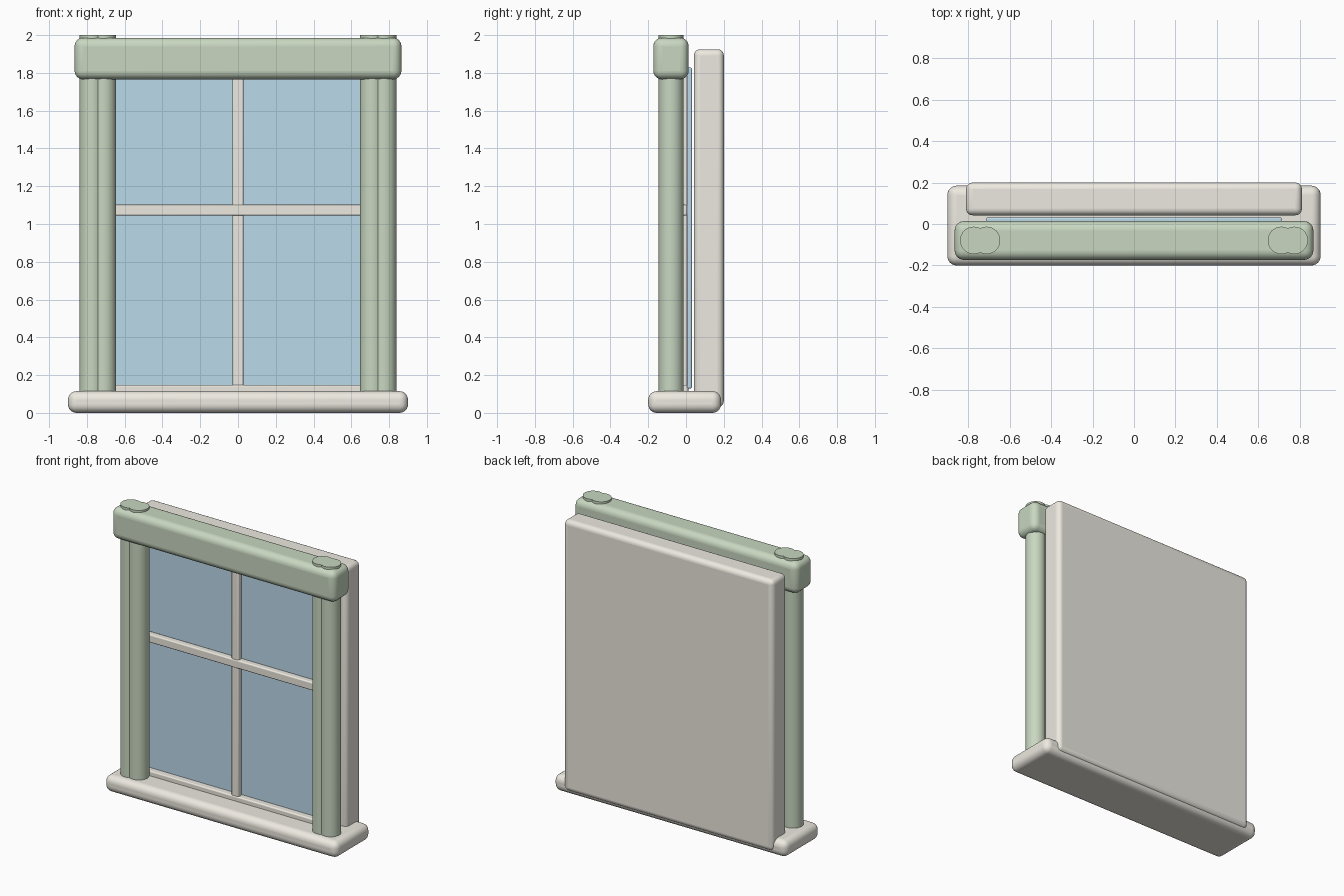
import bpy, math

if "Cube" in bpy.data.objects:
    bpy.data.objects.remove(bpy.data.objects["Cube"])


def material(name, rgb):
    m = bpy.data.materials.new(name)
    m.diffuse_color = (*rgb, 1)
    m.use_nodes = True
    m.node_tree.nodes["Principled BSDF"].inputs["Base Color"].default_value = m.diffuse_color
    return m


CREAM = material("cream", (0.85, 0.82, 0.75))
GREEN = material("sage_green", (0.58, 0.68, 0.53))
BLUE = material("glass_blue", (0.50, 0.70, 0.83))


def finish(obj, name, mat, bevel=0.0, segments=5):
    obj.name = name
    obj.data.materials.append(mat)
    if bevel:
        mod = obj.modifiers.new("round_edges", 'BEVEL')
        mod.width = bevel
        mod.segments = segments
        mod.limit_method = 'ANGLE'
    bpy.ops.object.shade_smooth_by_angle(angle=math.radians(35))
    return obj


def box(name, x, y, z, mat, bevel, segments=5):
    """Rounded box from (min, max) ranges."""
    bpy.ops.mesh.primitive_cube_add(size=1, location=[sum(r) / 2 for r in (x, y, z)])
    obj = bpy.context.object
    obj.scale = [r[1] - r[0] for r in (x, y, z)]
    bpy.ops.object.transform_apply(location=False, rotation=False, scale=True)
    return finish(obj, name, mat, bevel, segments)


# Sill, backing panel and header
box("sill", (-0.9, 0.9), (-0.2, 0.185), (0, 0.115), CREAM, 0.045, 6)
box("back_panel", (-0.81, 0.81), (0.042, 0.2), (0.03, 1.925), CREAM, 0.032)
box("header", (-0.865, 0.865), (-0.173, 0.014), (1.766, 1.986), GREEN, 0.045, 6)

# Glass pane
box("glass", (-0.712, 0.712), (0.005, 0.031), (0.13, 1.828), BLUE, 0.006, 2)

# Glazing bars and bottom rail
box("vertical_bar", (-0.028, 0.028), (-0.035, 0.006), (0.1, 1.83), CREAM, 0.008, 3)
box("horizontal_bar", (-0.71, 0.71), (-0.04, 0.006), (1.045, 1.102), CREAM, 0.008, 3)
box("bottom_rail", (-0.71, 0.71), (-0.04, 0.012), (0.09, 0.148), CREAM, 0.008, 3)

# Paired round posts on each side, passing through the header
for side, label in ((-1, "left"), (1, "right")):
    for x, place in ((0.773, "outer"), (0.711, "inner")):
        bpy.ops.mesh.primitive_cylinder_add(vertices=48, radius=0.066, depth=1.92,
                                            location=(side * x, -0.079, 1.04))
        finish(bpy.context.object, f"{label}_{place}_post", GREEN)
